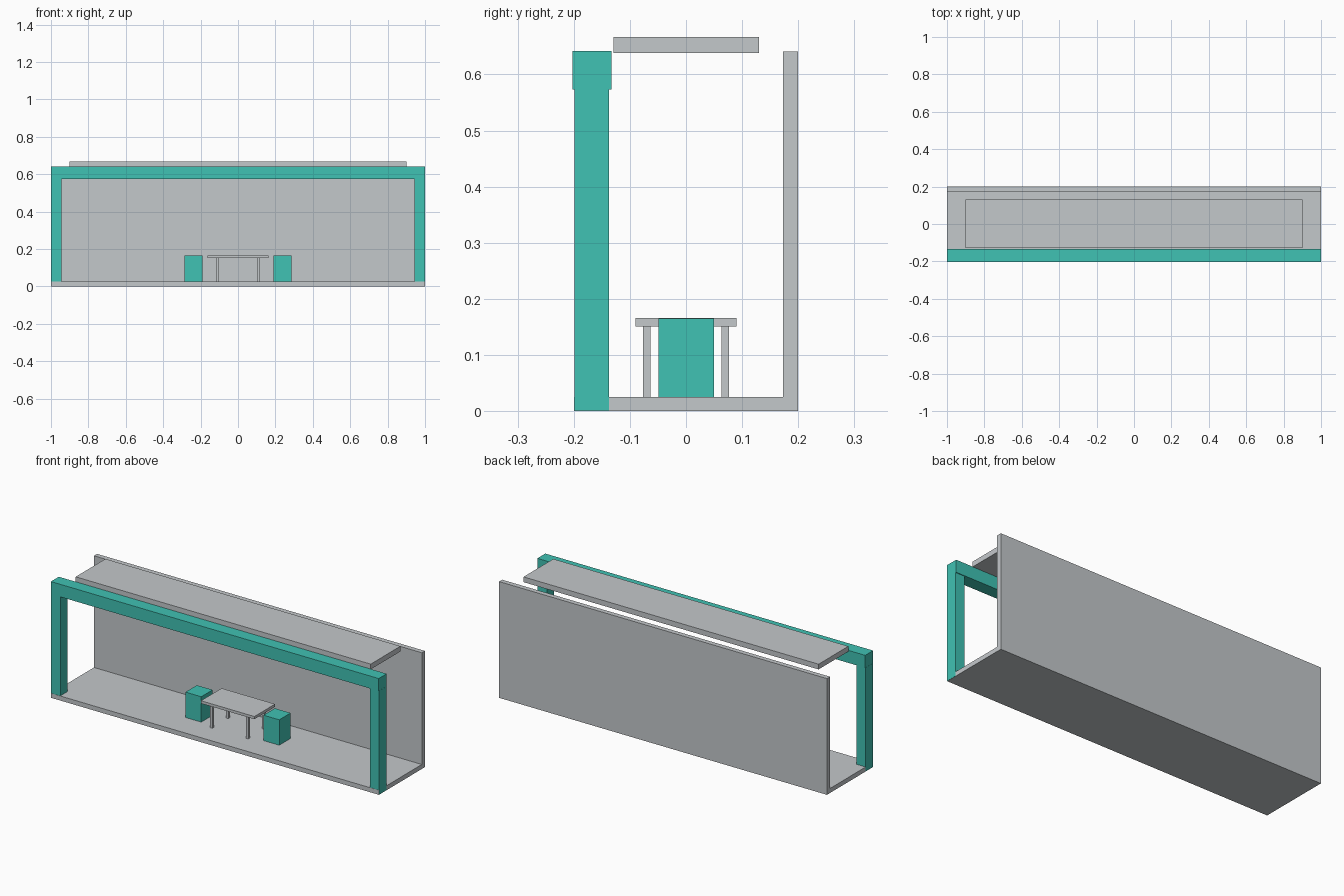
import bpy

if "Cube" in bpy.data.objects:
    bpy.data.objects.remove(bpy.data.objects["Cube"])


def material(name, rgb):
    m = bpy.data.materials.new(name)
    m.diffuse_color = (*rgb, 1)
    m.use_nodes = True
    m.node_tree.nodes["Principled BSDF"].inputs["Base Color"].default_value = m.diffuse_color
    return m


GREY = material("light_grey", (0.552, 0.578, 0.597))
TEAL = material("teal", (0.051, 0.539, 0.451))


def box(name, x, y, z, mat):
    """Box spanning the given (min, max) ranges."""
    bpy.ops.mesh.primitive_cube_add(size=1)
    ob = bpy.context.object
    ob.name = name
    for v in ob.data.vertices:
        v.co = [r[0] if c < 0 else r[1] for c, r in zip(v.co, (x, y, z))]
    ob.data.materials.append(mat)
    return ob


def side_range(s, a, b):
    return tuple(sorted((s * a, s * b)))


# Shell: floor, back wall, floating roof panel
box("floor", (-1, 1), (-0.2, 0.2), (0, 0.025), GREY)
box("back_wall", (-1, 1), (0.173, 0.2), (0.025, 0.641), GREY)
box("roof_panel", (-0.9, 0.9), (-0.129, 0.13), (0.638, 0.667), GREY)

# Front frame
box("front_beam", (-1, 1), (-0.202, -0.133), (0.573, 0.642), TEAL)

# Table top
box("table_top", (-0.163, 0.163), (-0.09, 0.09), (0.151, 0.166), GREY)

# Mirrored parts: frame posts, block stools, table legs
for s, side in ((-1, "left"), (1, "right")):
    box(f"{side}_post", side_range(s, 0.945, 1.0005), (-0.199, -0.137), (0.001, 0.573), TEAL)
    box(f"{side}_stool", side_range(s, 0.19, 0.286), (-0.049, 0.05), (0.025, 0.165), TEAL)
    for t, end in ((-1, "front"), (1, "back")):
        box(f"{side}_{end}_table_leg", side_range(s, 0.103, 0.117),
            side_range(t, 0.063, 0.077), (0.025, 0.151), GREY)
